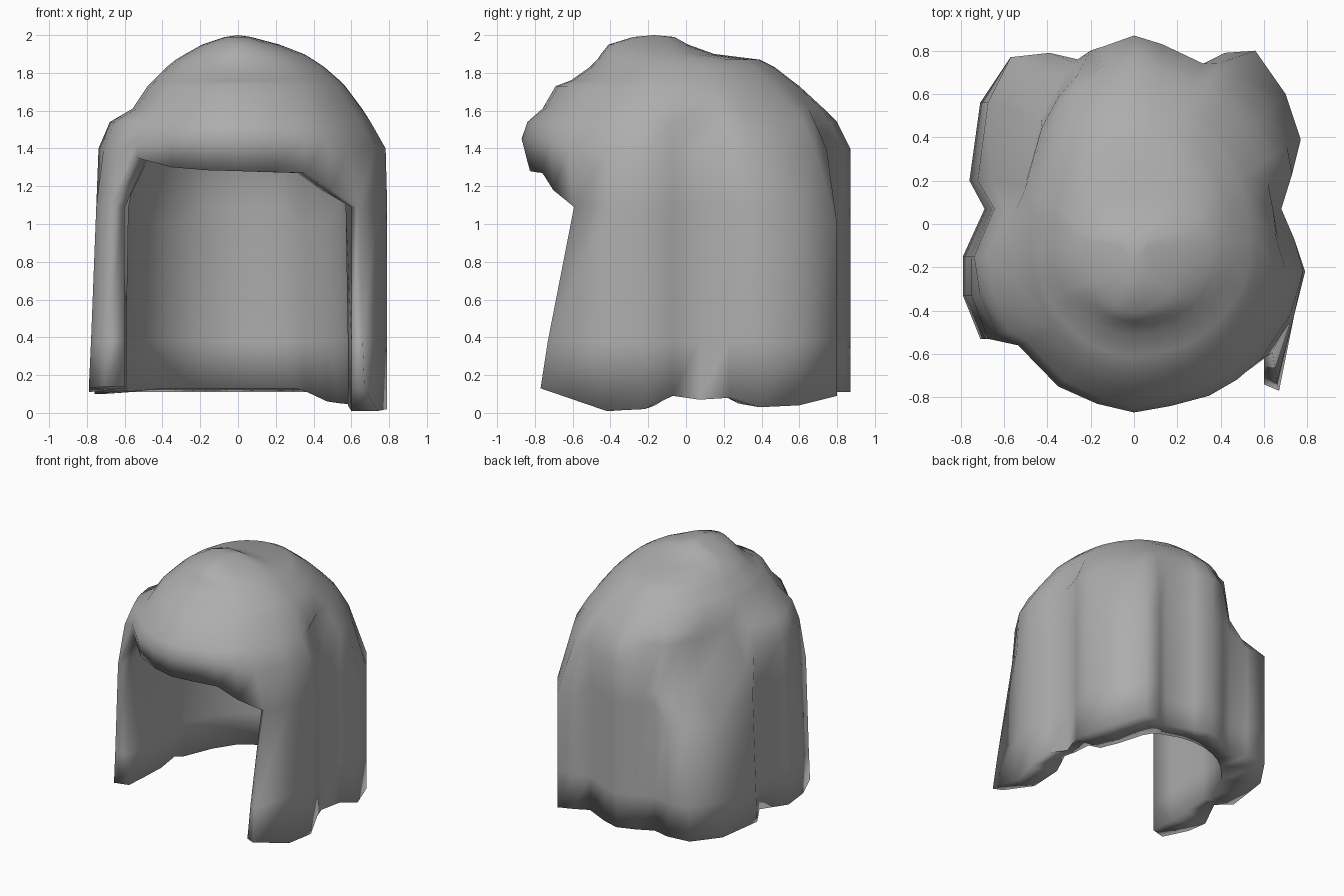
import bpy, bmesh, math

if "Cube" in bpy.data.objects:
    bpy.data.objects.remove(bpy.data.objects["Cube"])

# Wall columns, right front lock -> back -> left front lock: x, y, bottom height
WALL = [(.67, -.77, .13), (.74, -.42, .01), (.79, -.22, .02), (.74, -.07, .09),
        (.68, .07, .07), (.73, .23, .08), (.77, .39, .03), (.70, .60, .04),
        (.56, .80, .09), (.42, .79, .11), (.32, .74, .11), (.13, .83, .11),
        (0, .87, .11), (-.14, .82, .11), (-.26, .76, .11), (-.39, .79, .11),
        (-.57, .77, .11), (-.71, .56, .10), (-.76, .20, .10), (-.69, .07, .13),
        (-.79, -.15, .11), (-.79, -.33, .13), (-.71, -.53, .14)]
# Fringe columns, left -> right: x, y, lower edge height
FRINGE = [(-.535, -.56, 1.35), (-.35, -.75, 1.30), (-.17, -.83, 1.285),
          (0, -.87, 1.28), (.17, -.84, 1.275), (.35, -.80, 1.27), (.49, -.74, 1.18)]
COLS = WALL + FRINGE
NW, N = len(WALL), len(WALL) + len(FRINGE)
# Crown rows: height, left reach, right reach, front, back
CROWN = [(1.54, .68, .71, -.84, .80), (1.61, .56, .66, -.76, .73),
         (1.73, .48, .57, -.69, .60), (1.76, .45, .54, -.61, .56),
         (1.83, .38, .46, -.51, .47), (1.87, .33, .40, -.47, .39),
         (1.90, .28, .35, -.45, .15), (1.95, .19, .22, -.41, .01),
         (1.99, .07, .07, -.28, -.06)]
LEAN = [1, .95, .77, .86]        # right lock sweeps forward at its foot
LEFT = [1, .985, .95, .935]      # left side flares toward its foot
CY = -.1
ROWS = 4 + len(CROWN)


def rounded(x, y, xl, xr, yf, yb, t, limit=9):
    """Move a wall point t of the way to an ellipse of the given reaches."""
    u = x / (.79 if x > 0 else .74)
    v = (y - CY) / (.87 - CY if y > CY else .87 + CY)
    s = min(limit, math.hypot(u, v) ** -t)
    return u * s * (xr if x > 0 else xl), CY + v * s * (yb - CY if y > CY else CY - yf)


def outer(c, r):
    """Point on the outside of the hair at column c, row r."""
    x, y, zb = COLS[c]
    left_back = c < NW and x < -.2 and y > .5
    k = min(r, 3)
    if c == 0:
        y *= LEAN[k]
        x -= (0, .01, .03, .04)[k]
    if c < NW and x < 0 and abs(y) < .6:
        x *= LEFT[k]
    if c >= NW and r == 2:
        y *= .95
    if r < 3:
        z = (zb, .38, 1.0 if y > .5 and abs(x) > .35 else 1.09)[r]
        return x, y, zb if c >= NW else z
    if r == 3:
        if left_back:                       # low shoulder behind the left lock
            return *rounded(x, y, .54, .79, -.87, .87, 1), 1.2
        if c < NW and x < -.6 and y > .15:
            return -.66, y, 1.3
        return *rounded(x, y, .74, .79, -.87, .87, .9, 1), 1.45 if c >= NW else 1.4
    z, xl, xr, yf, yb = CROWN[r - 4]
    if x < 0 and y > .15:
        xl = min(xl, .53)
    return *rounded(x, y, xl, xr, yf, yb, .95, 1 if r == 4 else 9), z


def inner(c, r):
    """Point on the head cavity at column c, row r."""
    x, y, z = outer(c, min(r, 3))
    if r < 3:
        if c >= NW:
            return x * .9, y * .8, z
        if y < -.3:
            return math.copysign(.60, x), y + .03, z
    x, y, _ = COLS[c]
    n = math.hypot(x / .79, y / .87)
    z, f = ((z + .02, 1), (z, 1), (z, .98), (1.38, .92),
            (1.53, .75), (1.64, .5), (1.70, .22))[r]
    return .6 * f * x / .79 / n, .66 * f * y / .87 / n, z


def build_sheet(bm, point, rows, top):
    """Loft a sheet of columns, leaving the face opening empty."""
    grid = {(c, r): bm.verts.new(point(c, r)) for c in range(N) for r in range(rows)
            if c < NW or r >= 2}
    for r in range(rows - 1):
        for c in range(N):
            d = (c + 1) % N
            keys = [(c, r), (d, r), (d, r + 1), (c, r + 1)]
            if all(k in grid for k in keys):
                bm.faces.new([grid[k] for k in keys])
    cap = bm.verts.new(top)
    for c in range(N):
        bm.faces.new((grid[c, rows - 1], grid[(c + 1) % N, rows - 1], cap))
    return grid


bm = bmesh.new()
outside = build_sheet(bm, outer, ROWS, (0, -.17, 2.0))
inside = build_sheet(bm, inner, 7, (0, 0, 1.72))

# Rim joining outside and cavity around the hem and face opening
match = {outside[k]: inside[k] for k in inside}
for e in [e for e in bm.edges if len(e.link_faces) == 1 and e.verts[0] in match]:
    a, b = e.verts
    bm.faces.new((a, b, match[b], match[a]))
bmesh.ops.recalc_face_normals(bm, faces=bm.faces)

mesh = bpy.data.meshes.new("hair")
bm.to_mesh(mesh)
bm.free()
hair = bpy.data.objects.new("hair", mesh)
bpy.context.collection.objects.link(hair)

grey = bpy.data.materials.new("grey")
grey.diffuse_color = (.42, .42, .42, 1)
grey.use_nodes = True
grey.node_tree.nodes["Principled BSDF"].inputs["Base Color"].default_value = grey.diffuse_color
mesh.materials.append(grey)

bpy.context.view_layer.objects.active = hair
hair.select_set(True)
bpy.ops.object.shade_smooth_by_angle(angle=math.radians(100))
